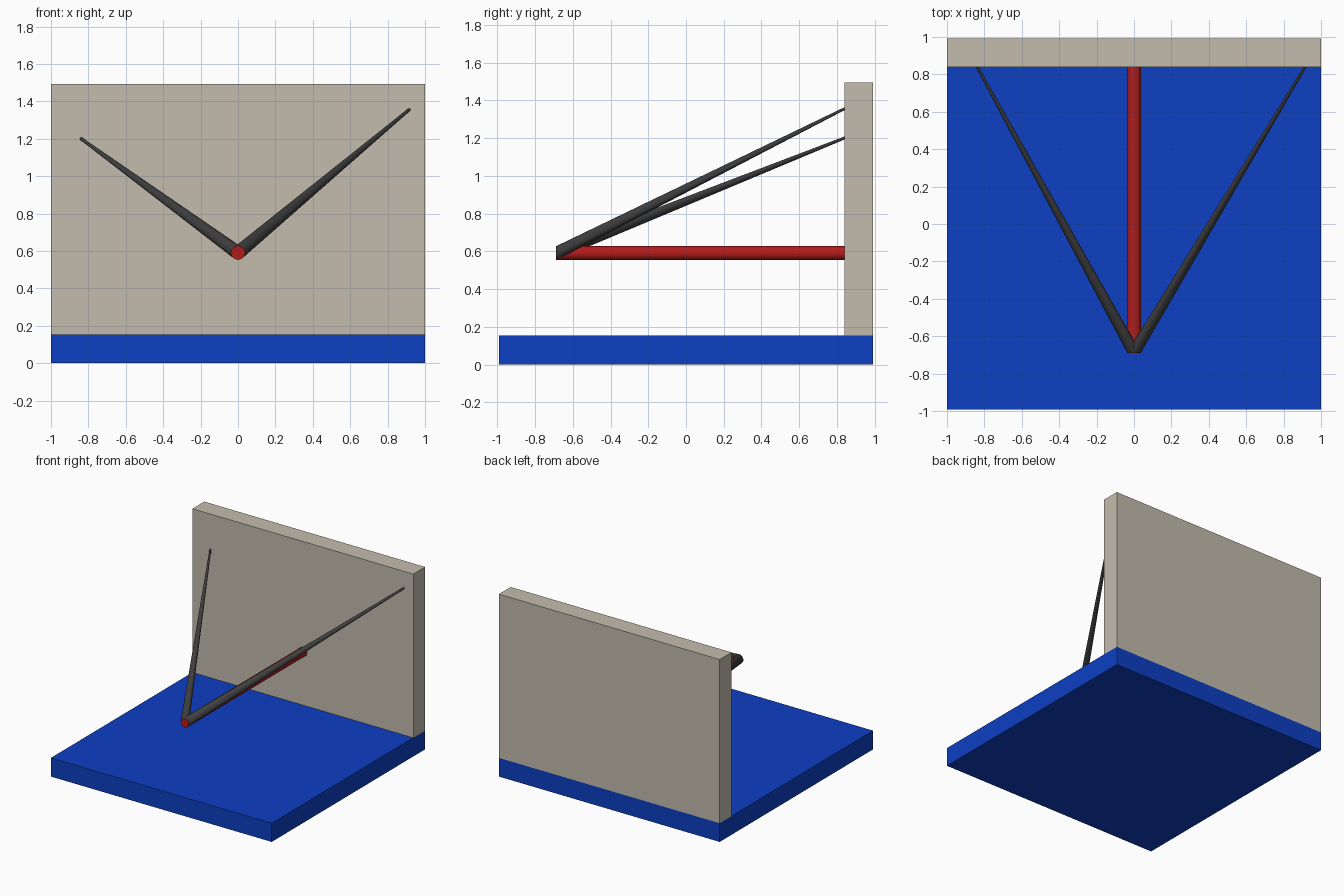
import bpy, bmesh
from mathutils import Matrix, Vector

if "Cube" in bpy.data.objects:
    bpy.data.objects.remove(bpy.data.objects["Cube"])

FRONT, WALL_Y, BACK = -0.688, 0.839, 0.992
BASE_TOP, TOP = 0.153, 1.493
ROD_Z, ROD_R = 0.59, 0.037


def material(name, rgb):
    mat = bpy.data.materials.new(name)
    mat.diffuse_color = (*rgb, 1)
    mat.use_nodes = True
    mat.node_tree.nodes["Principled BSDF"].inputs["Base Color"].default_value = mat.diffuse_color
    return mat


def add_object(name, bm, mat):
    mesh = bpy.data.meshes.new(name)
    bmesh.ops.recalc_face_normals(bm, faces=bm.faces)
    bm.to_mesh(mesh)
    bm.free()
    mesh.materials.append(mat)
    obj = bpy.data.objects.new(name, mesh)
    bpy.context.collection.objects.link(obj)
    return obj


def box(name, lo, hi, mat):
    lo, hi = Vector(lo), Vector(hi)
    bm = bmesh.new()
    bmesh.ops.create_cube(bm, size=1, matrix=Matrix.Translation((lo + hi) / 2)
                          @ Matrix.Diagonal((*(hi - lo), 1)))
    return add_object(name, bm, mat)


def bar(name, start, end, r1, r2, mat):
    """Round bar whose two end discs both face along y (a sheared cone)."""
    start, end = Vector(start), Vector(end)
    axis, mid = end - start, (start + end) / 2
    bm = bmesh.new()
    bmesh.ops.create_cone(bm, cap_ends=True, segments=32,
                          radius1=r1, radius2=r2, depth=1)
    for v in bm.verts:
        x, z, t = v.co
        v.co = mid + axis * t + Vector((x, 0, z))
    obj = add_object(name, bm, mat)
    bpy.ops.object.select_all(action='DESELECT')
    bpy.context.view_layer.objects.active = obj
    obj.select_set(True)
    bpy.ops.object.shade_smooth_by_angle()
    return obj


blue = material("blue", (0.004, 0.05, 0.55))
beige = material("beige", (0.55, 0.50, 0.42))
red = material("red", (0.45, 0.012, 0.012))
dark = material("dark_grey", (0.05, 0.05, 0.05))

# Floor slab and back wall
box("floor", (-1, -BACK, 0), (1, BACK, BASE_TOP), blue)
box("wall", (-1, WALL_Y, BASE_TOP), (1, BACK, TOP), beige)

# Horizontal rod, its tip just proud of the cable ends
bar("rod", (0, FRONT - 0.001, ROD_Z), (0, WALL_Y, ROD_Z), ROD_R, ROD_R, red)

# Two tapered cables from the rod tip up to the wall
for side, x, z in (("left", -0.838, 1.2), ("right", 0.914, 1.355)):
    bar(f"{side}_cable", (0, FRONT, ROD_Z), (x, WALL_Y, z), ROD_R, 0.008, dark)
